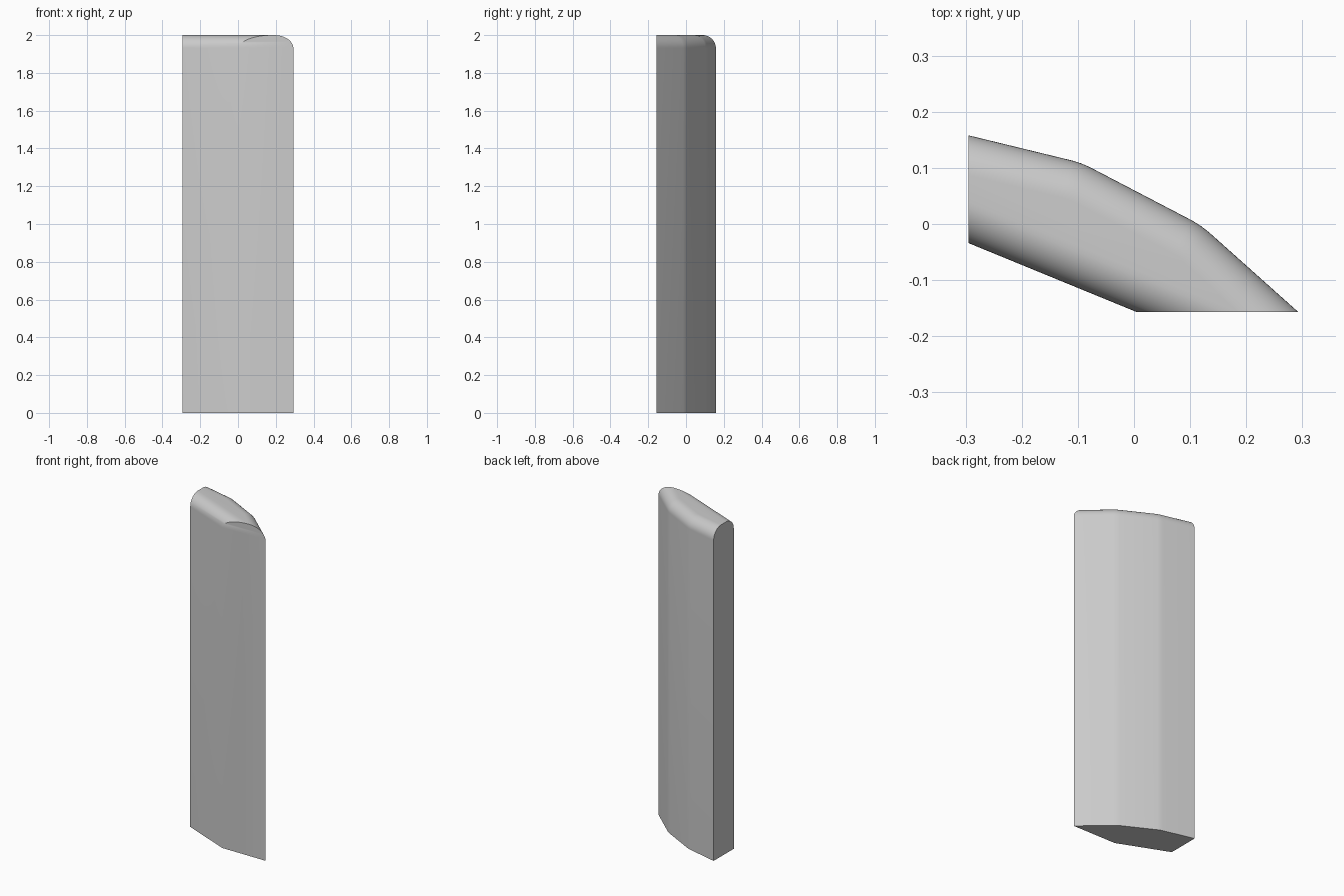
import bpy, bmesh, math
from mathutils import Vector
from mathutils.geometry import intersect_line_line_2d
from math import sin, cos, pi

if "Cube" in bpy.data.objects:
    bpy.data.objects.remove(bpy.data.objects["Cube"])

HEIGHT, RADIUS, STEPS = 2.0, 0.0685, 12

# Footprint, counter-clockwise; the flag says whether the edge starting there is rounded at the top
FOOTPRINT = [
    (-0.295, -0.034, True),    # slanted front
    (0.005, -0.157, False),    # flat front cut
    (0.293, -0.157, True),     # back facets
    (0.134, -0.015, True),
    (0.120, -0.004, True),
    (0.104, 0.006, True),
    (-0.080, 0.102, True),
    (-0.094, 0.108, True),
    (-0.110, 0.113, True),
    (-0.295, 0.158, False),    # flat left cut
]


def inset(d):
    """Footprint with every rounded edge moved inwards by d."""
    n = len(FOOTPRINT)
    lines = []
    for i in range(n):
        a, b = Vector(FOOTPRINT[i][:2]), Vector(FOOTPRINT[(i + 1) % n][:2])
        t = (b - a).normalized()
        shift = Vector((-t.y, t.x)) * (d if FOOTPRINT[i][2] else 0)
        lines.append((a + shift, t))
    points = []
    for i in range(n):
        (p, s), (q, t) = lines[i - 1], lines[i]
        k = (q - p).cross(t) / s.cross(t)
        points.append(p + s * k)
    return points


# Straight body followed by the quarter-round top
levels = [(0.0, 0.0)]
for k in range(STEPS + 1):
    a = k / STEPS * pi / 2
    levels.append((RADIUS * (1 - cos(a)), HEIGHT - RADIUS + RADIUS * sin(a)))

bm = bmesh.new()
rings = [[bm.verts.new((p.x, p.y, z)) for p in inset(d)] for d, z in levels]
for low, high in zip(rings, rings[1:]):
    for i in range(len(low)):
        j = (i + 1) % len(low)
        bm.faces.new((low[i], low[j], high[j], high[i]))
bm.faces.new(rings[0][::-1])
bm.faces.new(rings[-1])
bmesh.ops.recalc_face_normals(bm, faces=bm.faces)

mesh = bpy.data.meshes.new("standing_slab")
bm.to_mesh(mesh)
bm.free()
slab = bpy.data.objects.new("standing_slab", mesh)
bpy.context.collection.objects.link(slab)
bpy.context.view_layer.objects.active = slab
slab.select_set(True)
bpy.ops.object.shade_smooth_by_angle(angle=math.radians(30))
